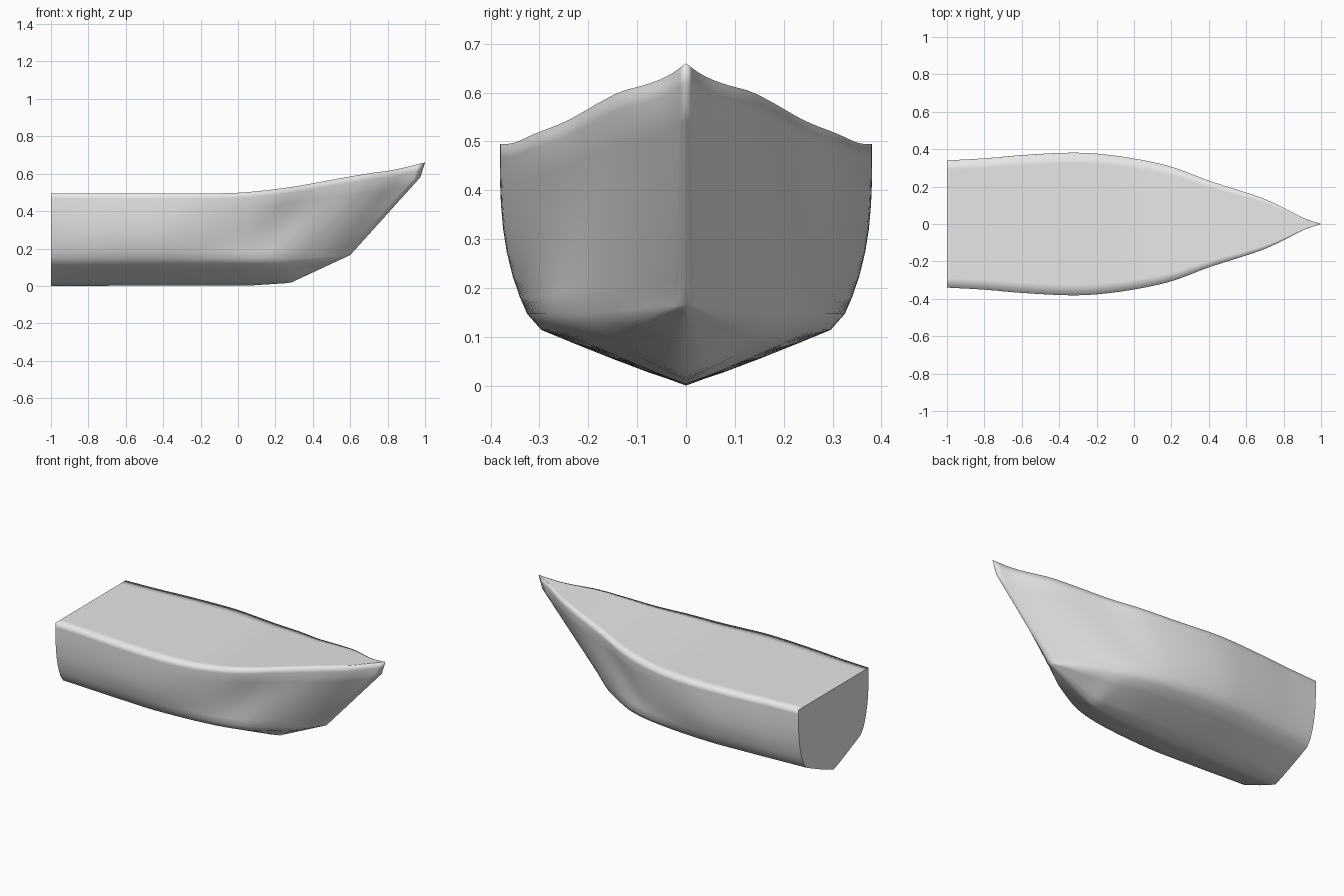
import bpy, bmesh

if "Cube" in bpy.data.objects:
    bpy.data.objects.remove(bpy.data.objects["Cube"])


def lerp(a, b, t):
    return a + (b - a) * t


def curve(pts, x, smooth=True):
    """Interpolate (x, value) points, smoothly or straight."""
    n = len(pts)
    x = min(max(x, pts[0][0]), pts[-1][0])
    i = next(k for k in range(n - 1) if x <= pts[k + 1][0] + 1e-9)
    (x0, y0), (x1, y1) = pts[i], pts[i + 1]
    h = x1 - x0
    t = (x - x0) / h
    if not smooth:
        return lerp(y0, y1, t)

    def slope(k):
        a, b = pts[max(k - 1, 0)], pts[min(k + 1, n - 1)]
        return (b[1] - a[1]) / (b[0] - a[0])
    m0, m1 = slope(i) * h, slope(i + 1) * h
    return (y0 * (2*t**3 - 3*t**2 + 1) + m0 * (t**3 - 2*t**2 + t)
            + y1 * (3*t**2 - 2*t**3) + m1 * (t**3 - t**2))


# Hull lines: half widths and heights along the length
DECK_W = [(-1, .34), (-.8, .351), (-.6, .368), (-.35, .381), (-.2, .376), (0, .35),
          (.2, .306), (.4, .232), (.6, .168), (.7, .133), (.8, .087), (.9, .035), (1, 0)]
DECK_Z = [(-1, .495), (-.3, .495), (-.05, .496), (.1, .506), (.3, .531), (.5, .567),
          (.7, .602), (.83, .62), (1, .66)]
CHINE_W = [(-1, .29), (-.6, .315), (-.35, .325), (0, .297), (.2, .247), (.4, .145),
           (.5, .08), (.6, 0)]
CHINE_Z = [(-1, .147), (.3, .147), (.6, .165)]
BILGE_Z = [(-1, .113), (.25, .115), (.45, .133), (.6, .165)]
KEEL_Z = [(-1, 0), (.08, .003), (.28, .016), (.6, .165)]
STEM_X = [(0, .6), (.84, .975), (1, 1)]

SIDE_T = [0, .1, .22, .36, .5, .64, .76, .84, .92, 1]
BOTTOM_S = [0, .25, .5, .75, 1]
STATIONS = 56


def section(u):
    """Half cross-section from the keel up to the deck centre line."""
    pts = []
    xc = -1 + 1.6 * u
    xs = -1 + 2 * u
    wc, ws = curve(CHINE_W, xc), max(curve(DECK_W, xs), 0)
    zc, zs = curve(CHINE_Z, xc, False), curve(DECK_Z, xs)
    zk, zb = curve(KEEL_Z, xc, False), curve(BILGE_Z, xc, False)
    for s in BOTTOM_S:
        pts.append((xc, wc * .91 * s, lerp(zk, zb, s ** 1.1)))
    k = min(max((u - .4) / .6, 0), 1)
    power = 3.1 - 1.9 * k * k * (3 - 2 * k)
    for t in SIDE_T:
        x = -1 + u * (curve(STEM_X, t, False) + 1)
        pts.append((x, lerp(wc, ws, 1 - (1 - t) ** power), lerp(zc, zs, t)))
    for f in (.85, .45, 0):
        pts.append((xs, ws * f, zs))
    return pts


bm = bmesh.new()
rows = [[bm.verts.new(p) for p in section(i / STATIONS)] for i in range(STATIONS + 1)]

# Sides, bottom and deck
for a, b in zip(rows, rows[1:]):
    for j in range(len(a) - 1):
        bm.faces.new((a[j], b[j], b[j + 1], a[j + 1])).smooth = True

# Flat transom with a crisp edge
transom = bm.faces.new(rows[0])
transom.smooth = False
for e in transom.edges:
    e.smooth = False

bmesh.ops.remove_doubles(bm, verts=bm.verts[:], dist=1e-5)
# Mirror to the other side
geom = bm.verts[:] + bm.edges[:] + bm.faces[:]
bmesh.ops.mirror(bm, geom=geom, axis='Y', merge_dist=1e-5)
bmesh.ops.dissolve_degenerate(bm, edges=bm.edges[:], dist=1e-5)
bmesh.ops.recalc_face_normals(bm, faces=bm.faces[:])

mesh = bpy.data.meshes.new("boat_hull")
bm.to_mesh(mesh)
bm.free()
hull = bpy.data.objects.new("boat_hull", mesh)
bpy.context.collection.objects.link(hull)

grey = bpy.data.materials.new("light_grey")
grey.diffuse_color = (.8, .8, .8, 1)
grey.use_nodes = True
grey.node_tree.nodes["Principled BSDF"].inputs["Base Color"].default_value = grey.diffuse_color
mesh.materials.append(grey)
